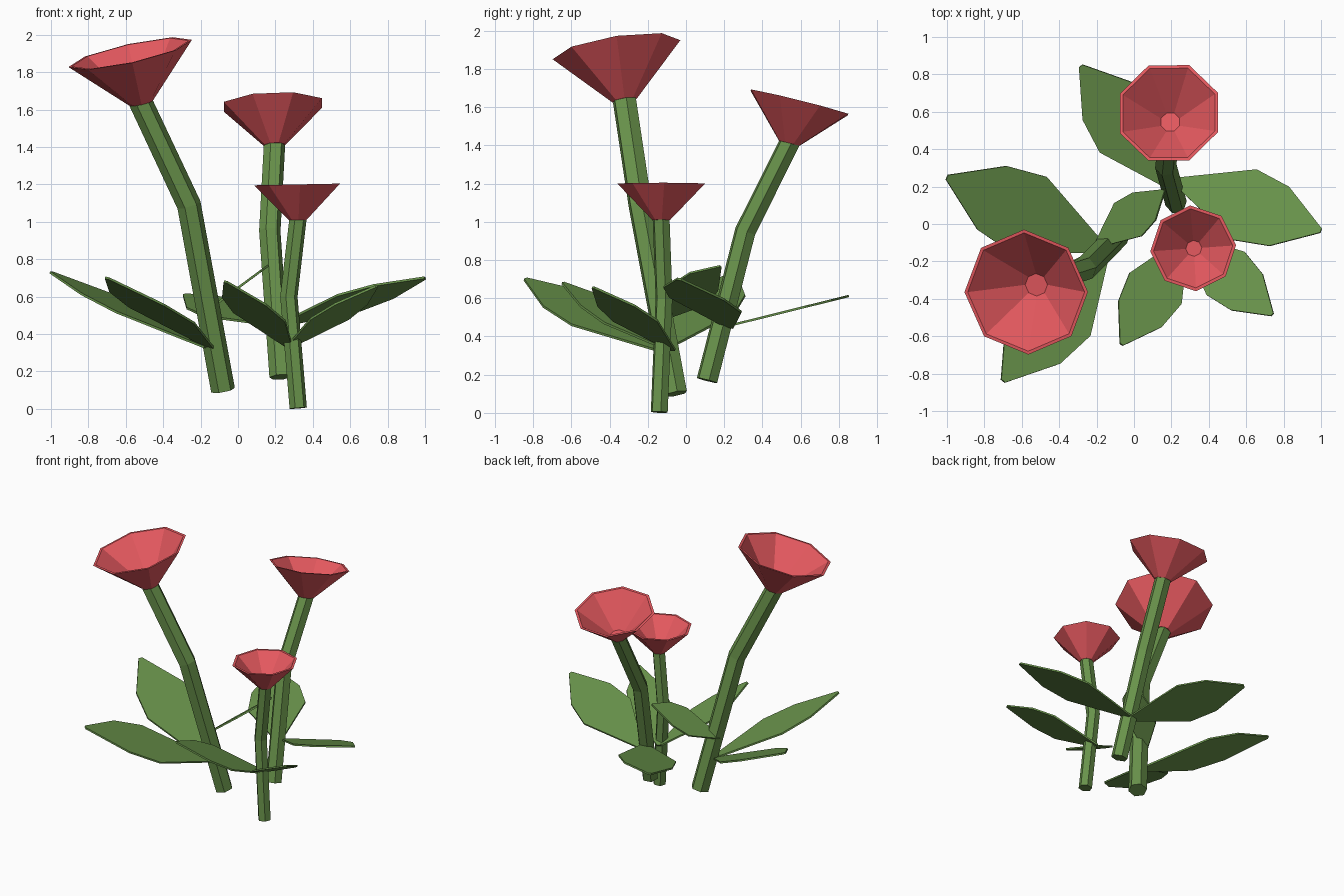
import bpy, bmesh
from math import cos, sin, radians, pi
from mathutils import Vector

if "Cube" in bpy.data.objects:
    bpy.data.objects.remove(bpy.data.objects["Cube"])


def material(name, rgb):
    m = bpy.data.materials.new(name)
    m.diffuse_color = (*rgb, 1)
    m.use_nodes = True
    m.node_tree.nodes["Principled BSDF"].inputs["Base Color"].default_value = m.diffuse_color
    return m


RED = material("petal_red", (0.79, 0.10, 0.115))
GREEN = material("leaf_green", (0.14, 0.29, 0.07))


def finish(bm, name, mat):
    bmesh.ops.recalc_face_normals(bm, faces=bm.faces)
    me = bpy.data.meshes.new(name)
    bm.to_mesh(me)
    bm.free()
    me.materials.append(mat)
    ob = bpy.data.objects.new(name, me)
    bpy.context.collection.objects.link(ob)
    return ob


def ring(bm, centre, normal, radius, sides, turn):
    n = normal.normalized()
    u = (Vector((1, 0, 0)) - n * n.x).normalized()
    v = n.cross(u)
    angles = [radians(turn) + 2 * pi * i / sides for i in range(sides)]
    return [bm.verts.new(centre + (u * cos(a) + v * sin(a)) * radius) for a in angles]


def skin(bm, rings):
    # bridge consecutive rings and cap both ends
    for a, b in zip(rings, rings[1:]):
        for i in range(len(a)):
            j = (i + 1) % len(a)
            bm.faces.new((a[i], a[j], b[j], b[i]))
    bm.faces.new(rings[0][::-1])
    bm.faces.new(rings[-1])


def stem(name, pts, radius, end_normal):
    # hexagonal stalk with one bend
    p = [Vector(q) for q in pts]
    d0, d1 = (p[1] - p[0]).normalized(), (p[2] - p[1]).normalized()
    bm = bmesh.new()
    normals = [d0, d0 + d1, end_normal]
    skin(bm, [ring(bm, c, n, radius, 6, 10) for c, n in zip(p, normals)])
    finish(bm, name, GREEN)


def blossom(name, base, normal, height, r0, r1, turn):
    # eight-sided open cup: outer wall, thin rim, inner wall, small floor
    n = normal.normalized()
    profile = [(r0, 0), (r1, height), (r1 - 0.018, height), (r0 - 0.004, 0.02)]
    bm = bmesh.new()
    skin(bm, [ring(bm, Vector(base) + n * h, n, r, 8, turn) for r, h in profile])
    finish(bm, name, RED)


def leaf(name, base, tip, bank):
    # flat pointed blade; bank is the sideways slope
    base, tip = Vector(base), Vector(tip)
    d = tip - base
    length = d.xy.length
    side = Vector((-d.y, d.x, 0)) / length
    side.z = bank
    bm = bmesh.new()
    left, right = [], []
    for t, w in ((0, 0.03), (0.47, 0.245), (0.71, 0.205), (1, 0.015)):
        c = base + d * t
        left.append(bm.verts.new(c + side * w * length))
        right.append(bm.verts.new(c - side * w * length))
    for i in range(3):
        bm.faces.new((right[i], right[i + 1], left[i + 1], left[i]))
    ob = finish(bm, name, GREEN)
    mod = ob.modifiers.new("thickness", 'SOLIDIFY')
    mod.thickness = 0.012
    mod.offset = 0


# flowers: stalk points, stalk radius, cup axis, cup height, rim radius, turn
flowers = {
    "tall": ([(-0.08, -0.055, 0.10), (-0.262, -0.24, 1.09), (-0.518, -0.322, 1.635)],
             0.065, (-0.22, -0.157, 1), 0.275, 0.338, 2),
    "back": ([(0.225, 0.11, 0.17), (0.17, 0.31, 0.95), (0.195, 0.54, 1.41)],
             0.058, (-0.04, 0.25, 1), 0.222, 0.284, 22.5),
    "short": ([(0.322, -0.14, 0.004), (0.272, -0.115, 0.60), (0.32, -0.13, 1.01)],
              0.047, (-0.02, 0, 1), 0.19, 0.23, 4),
}
for key, (pts, r, axis, h, rim, turn) in flowers.items():
    n = Vector(axis)
    stem(key + "_stem", pts, r, n)
    blossom(key + "_blossom", pts[2], n, h, r, rim, turn)

# leaves: base, tip, bank
leaves = [
    ("tall_leaf_left", (-0.17, -0.13, 0.33), (-1.0, 0.25, 0.73), 0.0),
    ("tall_leaf_front", (-0.15, -0.13, 0.33), (-0.70, -0.84, 0.70), -0.2),
    ("tall_leaf_small", (-0.20, -0.115, 0.50), (0.16, 0.18, 0.765), -0.47),
    ("back_leaf_right", (0.232, 0.225, 0.45), (1.0, -0.035, 0.70), -0.2),
    ("back_leaf_rear", (0.205, 0.20, 0.45), (-0.285, 0.845, 0.61), -0.15),
    ("short_leaf_left", (0.275, -0.08, 0.33), (-0.067, -0.645, 0.68), -0.15),
    ("short_leaf_right", (0.27, -0.07, 0.33), (0.74, -0.485, 0.655), 0.0),
]
for args in leaves:
    leaf(*args)
